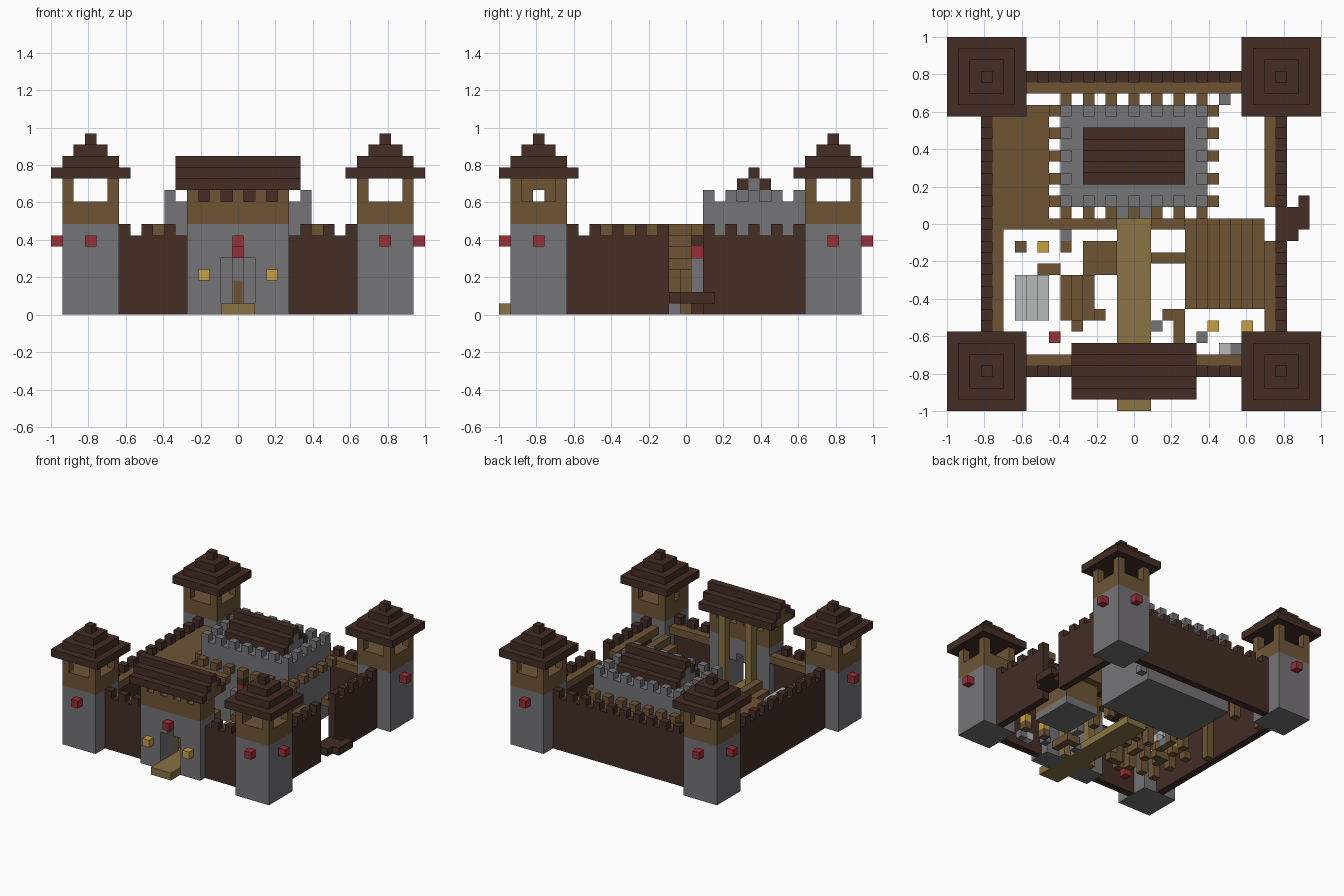
import bpy, bmesh
from mathutils import Matrix, Vector

if "Cube" in bpy.data.objects:
    bpy.data.objects.remove(bpy.data.objects["Cube"])

U = 2 / 33  # edge of one building block
SIDES = (-1, 1)


def material(name, code):
    rgb = [int(code[i:i + 2], 16) / 255 for i in (0, 2, 4)]
    lin = [c / 12.92 if c < .04 else ((c + .055) / 1.055) ** 2.4 for c in rgb]
    m = bpy.data.materials.new(name)
    m.use_nodes = True
    m.diffuse_color = (*lin, 1)
    m.node_tree.nodes["Principled BSDF"].inputs["Base Color"].default_value = (*lin, 1)
    return m


dark = material("dark timber", "432d25")
wood = material("brown wood", "6e5535")
plank = material("tan plank", "887342")
stone = material("grey stone", "757376")
red = material("red cloth", "9a2e35")
gold = material("lantern gold", "c6a042")
pale = material("pale canvas", "b4bcba")


def part(name, mat, blocks):
    """Blocks are (centre x, centre y, base z, width x, width y, height)."""
    bm = bmesh.new()
    for x, y, z, *size in blocks:
        wx, wy, h = size or (1, 1, 1)
        place = Matrix.Translation(Vector((x, y, z + h / 2)) * U)
        bmesh.ops.create_cube(bm, size=U, matrix=place @ Matrix.Diagonal((wx, wy, h, 1)))
    mesh = bpy.data.meshes.new(name)
    bm.to_mesh(mesh)
    bm.free()
    mesh.materials.append(mat)
    ob = bpy.data.objects.new(name, mesh)
    bpy.context.collection.objects.link(ob)
    return ob


def gable(name, x, y, eave, length, half, along_x, mat, fill):
    """Stepped roof with a filled gable below it."""
    rows, core = [], []
    for i in range(-half, half + 1):
        z = eave + half - abs(i)
        cx, cy = (x, y + i) if along_x else (x + i, y)
        size = (length, 1) if along_x else (1, length)
        rows.append((cx, cy, z, *size, 1))
        if fill and z > eave:
            core.append((cx, cy, eave, *size, z - eave))
    part(name + "_roof", mat, rows)
    if core:
        part(name + "_gable", fill, core)


# Corner towers
for sx in SIDES:
    for sy in SIDES:
        tag = ("back_" if sy > 0 else "front_") + ("left" if sx > 0 else "right")
        x, y = 13 * sx, 13 * sy
        part(tag + "_tower_base", stone, [(x, y, 0, 5, 5, 8)])
        lookout = [(x, y, 8, 5, 5, 2)]
        lookout += [(x + 2 * a, y + 2 * b, 10, 1, 1, 2) for a in SIDES for b in SIDES]
        if sx > 0 > sy:  # narrow inner window
            lookout += [(x - 2, y + b, 10) for b in SIDES] + [(x - 2, y, 11, 1, 3, 1)]
        part(tag + "_tower_lookout", wood, lookout)
        part(tag + "_tower_roof", dark, [(x, y, 12 + i, 7 - 2 * i, 7 - 2 * i, 1) for i in range(4)])
        part(tag + "_tower_banners", red, [(x + 3 * sx, y, 6), (x, y + 3 * sy, 6)])

# Curtain walls with battlements
steps = range(-10, 11, 2)
part("back_wall", dark, [(0, 13, 0, 21, 1, 7)] + [(i, 13, 7) for i in steps])
part("right_wall", dark, [(-13, 0, 0, 1, 21, 7)] + [(-13, i, 7) for i in steps])
part("front_wall", dark, [(7.5 * s, -13, 0, 6, 1, 7) for s in SIDES]
     + [(i, -13, 7) for i in steps if abs(i) > 5])
part("left_wall", dark, [(13, 6 * s, 0, 1, 9, 7) for s in SIDES]
     + [(13, 0, 1, 1, 3, 1)] + [(13, i, 7) for i in steps if abs(i) > 1])
part("side_ledge", dark, [(14, 0, 1, 1, 3, 1), (15, 1, 1, 1, 3, 1)])

# Wall walks and raised deck
part("wall_walks", wood, [(0, 12, 6, 21, 1, 1), (-12, -5.5, 6, 1, 10, 1)]
     + [(7.5 * s, -12, 6, 6, 1, 1) for s in SIDES]
     + [(12, 6 * s, 6, 1, 9, 1) for s in SIDES])
part("raised_deck", wood, [(-10, 5, 6, 5, 11, 1)])
part("deck_posts", wood, [(x, y, 0, 1, 1, 6) for x in (-12, -8) for y in (0, 10)])
part("balcony", wood, [(-4.5, 0, 6, 6, 1, 1), (3, 0, 6, 3, 1, 1)])
part("balcony_posts", wood, [(x, 0, 0, 1, 1, 6) for x in (-6, 4)])

# Gatehouse
part("gatehouse_walls", stone, [(3 * s, -13, 0, 3, 3, 8) for s in SIDES]
     + [(s, -13, 5, 1, 3, 1) for s in SIDES] + [(0, -13, 6, 3, 3, 2)])
part("gatehouse_upper", wood, [(0, -13, 8, 9, 3, 2)]
     + [(x, -13 + s, 10) for x in range(-4, 5, 2) for s in SIDES])
gable("gatehouse", 0, -13, 11, 11, 2, True, dark, wood)
part("gate_posts", plank, [(2 * s, -11, 0, 1, 1, 11) for s in SIDES])
part("gate_lanterns", gold, [(3 * s, -15, 3) for s in SIDES])
part("gate_banner", red, [(0, -15, 6)])
part("path", plank, [(0, -8, 0, 3, 17, 1)])

# Keep
part("keep_walls", stone, [(0, 6, 0, 13, 9, 10)]
     + [(x, y, 10) for x in range(-6, 7, 2) for y in range(2, 11, 2) if abs(x) > 5 or y in (2, 10)])
gable("keep", 0, 6, 10, 9, 2, True, dark, stone)
part("keep_corbels", wood, [(7 * s, y, 7) for s in SIDES for y in range(2, 11, 2)]
     + [(x, 6 + 5 * s, 7) for s in SIDES for x in range(-6, 7, 2)])
part("keep_door_jambs", stone, [(s, 1, 1, 1, 1, 4) for s in SIDES])
part("keep_door", wood, [(0, 1.45, 1, .8, .1, 2)])
part("keep_door_banner", red, [(0, 1, 5)])
part("keep_door_lintel", dark, [(0, 1, 6)])

# Courtyard house
part("house_base", stone, [(8, -3.5, 0, 5, 6, 1)])
part("house_walls", wood, [(8, -3.5, 1, 5, 6, 3)])
gable("house", 8, -3.5, 4, 8, 3, False, wood, wood)

# Market stalls
for name, x, mat in (("canvas_stall", -9, pale), ("wooden_stall", -5, wood)):
    gable(name, x, -6.5, 3, 4, 1, False, mat, None)
    part(name + "_posts", wood, [(x + a, -6.5 + 1.5 * b, 0, 1, 1, 3) for a in SIDES for b in SIDES])
part("market_table", wood, [(-3, -3, 2, 3, 3, 1)]
     + [(-3 + a, -3 + b, 0, 1, 1, 2) for a in SIDES for b in SIDES])
part("beam", wood, [(3, -3, 3, 3, 1, 1), (4, -3, 0, 1, 1, 3)])

# Loose goods in the yard
part("crates", wood, [(x, y, 0) for x, y in
                      ((-10, -2), (-7, -4), (-8, -4), (-6, -2), (-5, -9), (-3, -8), (3, -8), (4, -8), (4, -9), (4, -10))])
part("yard_lanterns", gold, [(-8, -2, 1), (7, -9, 1), (10, -9, 1)])
part("lantern_stands", wood, [(-8, -2, 0), (7, -9, 0), (10, -9, 0)])
part("stone_blocks", stone, [(2, -9, 0), (6, -10, 0), (9, -11, 0), (-6, -1, 0), (8, 11, 0)])
part("canvas_bundle", pale, [(8, -11, 0)])
part("red_bundle", red, [(-7, -10, 0)])
